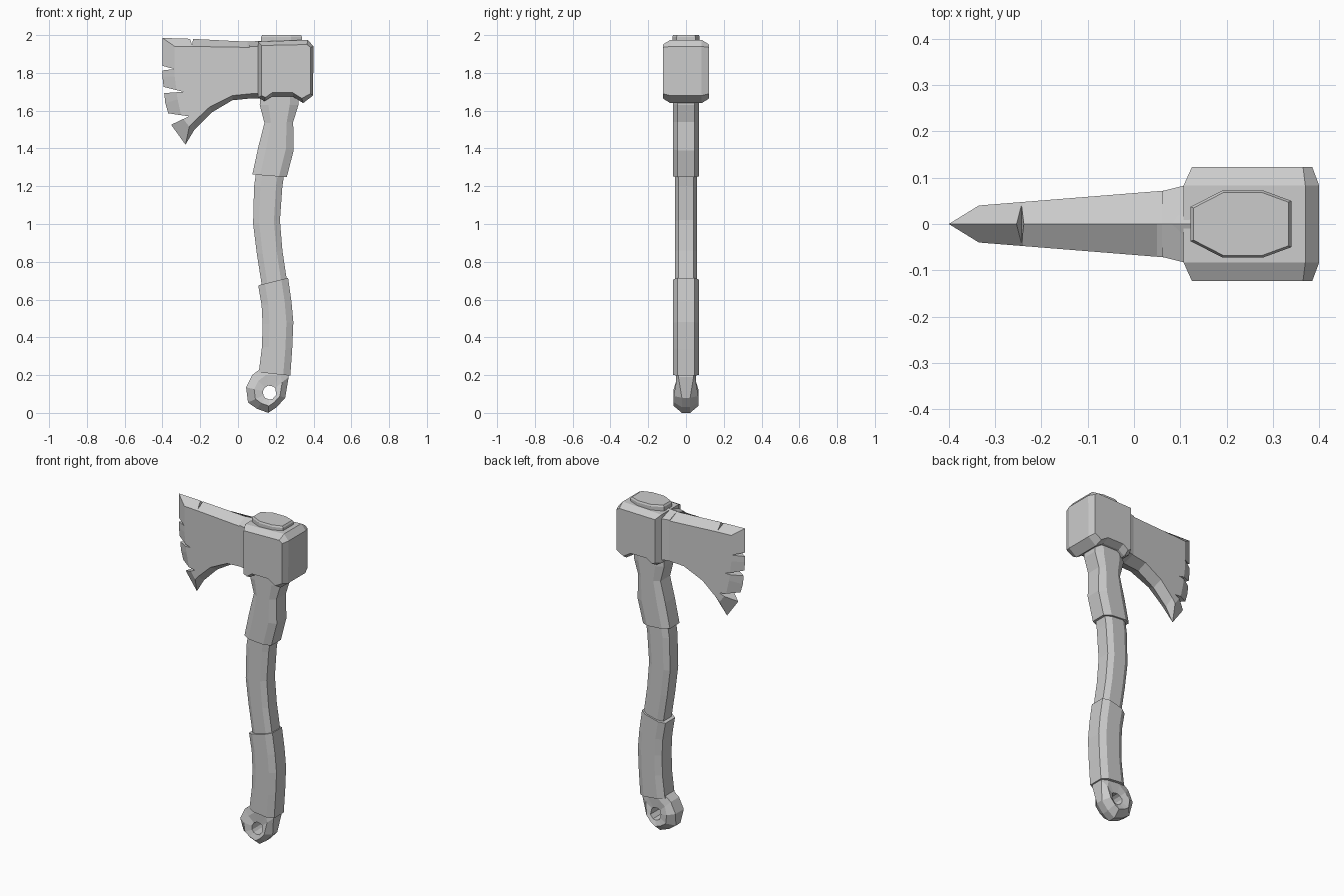
import bpy, bmesh
from mathutils import Vector

if "Cube" in bpy.data.objects:
    bpy.data.objects.remove(bpy.data.objects["Cube"])


def make(name, rings, caps=True, closed=False):
    """Skin a list of equal-length vertex rings into a flat-shaded object."""
    bm = bmesh.new()
    vs = [[bm.verts.new(p) for p in ring] for ring in rings]
    n = len(rings[0])
    pairs = list(zip(vs, vs[1:])) + ([(vs[-1], vs[0])] if closed else [])
    for a, b in pairs:
        for i in range(n):
            j = (i + 1) % n
            bm.faces.new((a[i], a[j], b[j], b[i]))
    if caps and not closed:
        bm.faces.new(vs[0][::-1])
        bm.faces.new(vs[-1])
    bmesh.ops.recalc_face_normals(bm, faces=bm.faces[:])
    me = bpy.data.meshes.new(name)
    bm.to_mesh(me)
    bm.free()
    ob = bpy.data.objects.new(name, me)
    bpy.context.collection.objects.link(ob)
    return ob


def layer(profile, y):
    """Place an (x, z) outline at depth y, a number or a function of x."""
    return [(x, y(x) if callable(y) else y, z) for x, z in profile]


# Blade: central ridge outline and inset side outline
ridge = [(.13, 1.97), (.05, 1.965), (-.24, 1.98), (-.40, 1.985), (-.40, 1.78),
         (-.385, 1.64), (-.35, 1.52), (-.278, 1.42), (-.23, 1.50),
         (-.14, 1.59), (-.03, 1.655), (.07, 1.665), (.13, 1.665)]
side = [(.13, 1.94), (.05, 1.935), (-.24, 1.94), (-.335, 1.94), (-.335, 1.78),
        (-.32, 1.66), (-.30, 1.57), (-.258, 1.515), (-.235, 1.54),
        (-.15, 1.62), (-.03, 1.68), (.07, 1.69), (.13, 1.69)]


def thick(x):
    return .04 + (x + .335) * .08


blade = make("blade", [layer(side, lambda x: -thick(x)), layer(ridge, 0),
                       layer(side, thick)])

# Nicks in the cutting edge and top of the blade
nicks = [[(-.43, 1.845), (-.335, 1.82), (-.43, 1.81)],
         [(-.43, 1.735), (-.29, 1.70), (-.43, 1.69)],
         [(-.43, 1.595), (-.26, 1.57), (-.43, 1.49)],
         [(-.26, 2.0), (-.243, 1.945), (-.235, 2.0)]]
for tri in nicks:
    cutter = make("nick_cutter", [layer(tri, -.2), layer(tri, .2)])
    cutter.hide_render = True
    mod = blade.modifiers.new("nick", 'BOOLEAN')
    mod.operation, mod.solver, mod.object = 'DIFFERENCE', 'EXACT', cutter
    bpy.context.view_layer.objects.active = blade
    bpy.ops.object.modifier_apply(modifier=mod.name)
    bpy.data.objects.remove(cutter)

# Head block with chamfered sides and arched underside
outer = [(.107, 1.965), (.37, 1.975), (.40, 1.94), (.397, 1.68), (.345, 1.64),
         (.29, 1.675), (.18, 1.675), (.14, 1.65), (.107, 1.67)]
inner = [(.125, 1.945), (.365, 1.95), (.385, 1.935), (.383, 1.69),
         (.338, 1.665), (.29, 1.695), (.18, 1.695), (.145, 1.67), (.125, 1.68)]
make("head_block", [layer(inner, -.123), layer(outer, -.083),
                    layer(outer, .083), layer(inner, .123)])

# Collar where the blade widens into the head
make("blade_collar", [[(x, -t, 1.69), (x, t, 1.69), (x, t, 1.94),
                       (x, 0, 1.967), (x, -t, 1.94)]
                      for x, t in ((.06, .071), (.108, .083), (.14, .083))])

# Wedge plug on top of the head
half = [(.122, .037), (.19, .072), (.28, .072), (.34, .05)]
plug = half + [(x, -y) for x, y in reversed(half)]
make("top_plug", [[(.235 + (x - .235) * s, y * s, z) for x, y in plug]
                  for z, s in ((1.95, 1), (1.99, 1), (2.0, .94))])


def shaft(name, stations, d):
    """Octagonal loft; each station is left x, left z, right x, right z."""
    section = [(1, -.68), (1, .68), (.55, 1), (-.55, 1),
               (-1, .68), (-1, -.68), (-.55, -1), (.55, -1)]
    rings = []
    for xl, zl, xr, zr in stations:
        a, b = Vector((xl, 0, zl)), Vector((xr, 0, zr))
        mid, arm = (a + b) / 2, (b - a) / 2
        rings.append([mid + arm * u + Vector((0, v * d, 0))
                      for u, v in section])
    return make(name, rings)


# Handle core and its two grips
shaft("handle", [(.10, 1.30, .25, 1.30), (.085, 1.20, .235, 1.20),
                 (.08, 1.0, .222, 1.02), (.10, .84, .235, .86),
                 (.13, .65, .262, .68)], .058)
shaft("upper_grip", [(.125, 1.75, .325, 1.75), (.115, 1.63, .32, 1.63),
                     (.14, 1.535, .292, 1.54), (.108, 1.41, .295, 1.39),
                     (.076, 1.262, .258, 1.248)], .068)
shaft("lower_grip", [(.107, .675, .265, .715), (.125, .57, .283, .59),
                     (.13, .47, .293, .48), (.127, .35, .287, .34),
                     (.11, .215, .277, .197)], .068)

# End knob with a hanging hole
knob = [(.14, .25), (.075, .20), (.043, .135), (.053, .055), (.10, .022),
        (.16, 0), (.205, .03), (.25, .08), (.268, .19), (.255, .25)]
c = Vector((.168, .108))
rays = [Vector(p) - c for p in knob]
mid_ring = [c + r * .66 for r in rays]
hole = [c + r.normalized() * .037 for r in rays]


def knob_ring(profile, y_low, y_high, s):
    return [(x, s * (y_low if z < .13 else y_high), z) for x, z in profile]


front = [(knob, .022, .04), (mid_ring, .065, .052), (hole, .055, .048)]
make("end_knob", [knob_ring(*f, -1) for f in front]
     + [knob_ring(*f, 1) for f in reversed(front)], closed=True)
